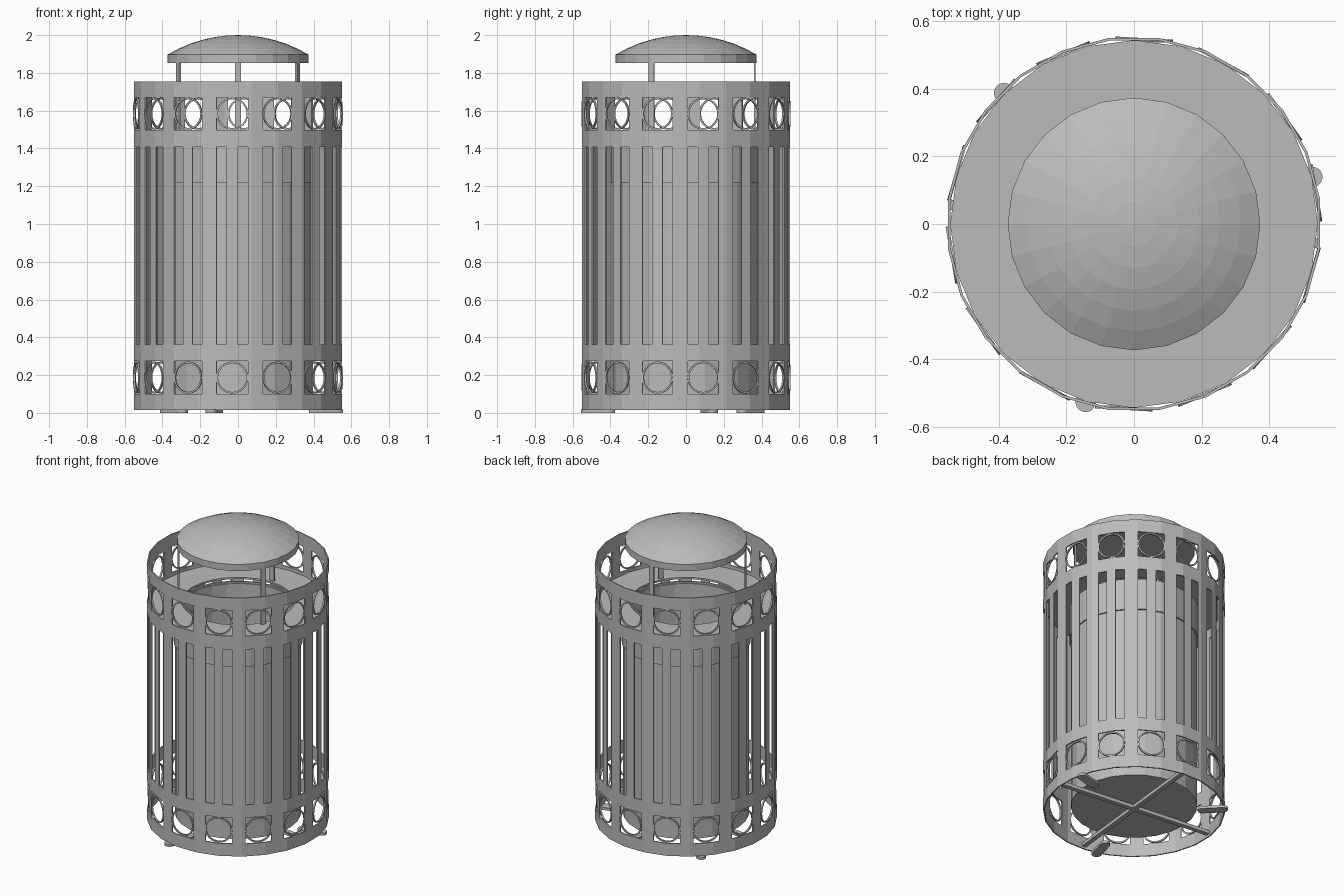
import bpy, bmesh, math
from mathutils import Matrix, Vector

old = bpy.data.objects.get("Cube")
if old:
    bpy.data.objects.remove(old, do_unlink=True)

SIDES = 24
WINDOWS = 14
PITCH = 360 / WINDOWS
START = -93.2          # angle of the first window
APOTHEM = 0.55         # flat-to-centre distance of the cage

grey = bpy.data.materials.new("painted grey metal")
grey.use_nodes = True
grey.diffuse_color = (0.5, 0.5, 0.5, 1)
grey.node_tree.nodes["Principled BSDF"].inputs["Base Color"].default_value = (0.5, 0.5, 0.5, 1)


def finish(name, bm):
    bmesh.ops.recalc_face_normals(bm, faces=bm.faces)
    mesh = bpy.data.meshes.new(name)
    bm.to_mesh(mesh)
    bm.free()
    mesh.materials.append(grey)
    ob = bpy.data.objects.new(name, mesh)
    bpy.context.collection.objects.link(ob)
    return ob


def lathe(name, profile, closed=False):
    """Spin an (r, z) profile around the z axis."""
    bm = bmesh.new()
    vs = [bm.verts.new((r, 0, z)) for r, z in profile]
    es = [bm.edges.new(p) for p in zip(vs, vs[1:])]
    if closed:
        es.append(bm.edges.new((vs[-1], vs[0])))
    bmesh.ops.spin(bm, geom=vs + es, axis=(0, 0, 1), cent=(0, 0, 0),
                   angle=math.tau, steps=SIDES, use_merge=True)
    bmesh.ops.remove_doubles(bm, verts=bm.verts, dist=1e-4)
    return finish(name, bm)


def bar(name, size, location, degrees):
    bm = bmesh.new()
    bmesh.ops.create_cube(bm, size=1)
    bmesh.ops.scale(bm, vec=size, verts=bm.verts)
    bmesh.ops.translate(bm, vec=location, verts=bm.verts)
    bmesh.ops.rotate(bm, matrix=Matrix.Rotation(math.radians(degrees), 3, 'Z'), verts=bm.verts)
    return finish(name, bm)


def wall_radius(deg):
    """Distance to the many-sided cage wall in a direction."""
    step = 360 / SIDES
    off = (deg + step / 2) % step - step / 2
    return APOTHEM / math.cos(math.radians(off))


# Cage: one wall with slots and square windows left open
HALF_WINDOW, HALF_SLAT = 8.6, 3.0
cuts = [(i + 0.5) * 360 / SIDES for i in range(SIDES)]
for k in range(WINDOWS):
    for d in (-HALF_WINDOW, -HALF_SLAT, HALF_SLAT, HALF_WINDOW):
        cuts.append((START + k * PITCH + d) % 360)
cuts.sort()
LEVELS = [0.016, 0.10, 0.275, 0.362, 1.407, 1.497, 1.67, 1.755]
WINDOW_ROWS, SLOT_ROW = (1, 5), 3

bm = bmesh.new()
grid = []
for a in cuts:
    r, t = wall_radius(a), math.radians(a)
    grid.append([bm.verts.new((r * math.cos(t), r * math.sin(t), z)) for z in LEVELS])
for i, a in enumerate(cuts):
    j = (i + 1) % len(cuts)
    mid = a + ((cuts[j] - a) % 360) / 2
    off = abs((mid - START + PITCH / 2) % PITCH - PITCH / 2)
    for row in range(len(LEVELS) - 1):
        if row in WINDOW_ROWS and off < HALF_WINDOW:
            continue
        if row == SLOT_ROW and HALF_SLAT < off < HALF_WINDOW:
            continue
        bm.faces.new((grid[i][row], grid[j][row], grid[j][row + 1], grid[i][row + 1]))
bmesh.ops.delete(bm, geom=[v for v in bm.verts if not v.link_faces], context='VERTS')
cage = finish("slatted_cage", bm)
if cage.data.polygons[0].normal.dot(cage.data.polygons[0].center) < 0:
    cage.data.flip_normals()
shell = cage.modifiers.new("thickness", 'SOLIDIFY')
shell.thickness = 0.008
shell.offset = -1

# Decorative rings, one in every window
OUTER, INNER, DEPTH, RING_SEGMENTS = 0.085, 0.076, 0.01, 24
for label, height in (("lower", 0.187), ("upper", 1.584)):
    bm = bmesh.new()
    for k in range(WINDOWS):
        a = math.radians(START + k * PITCH)
        loops = []
        for s in range(RING_SEGMENTS):
            t = math.tau * s / RING_SEGMENTS
            loop = []
            for r, d in ((OUTER, 0), (OUTER, -DEPTH), (INNER, -DEPTH), (INNER, 0)):
                p = Vector((APOTHEM + d, r * math.cos(t), height + r * math.sin(t)))
                loop.append(bm.verts.new(Matrix.Rotation(a, 3, 'Z') @ p))
            loops.append(loop)
        for s in range(RING_SEGMENTS):
            p, q = loops[s], loops[(s + 1) % RING_SEGMENTS]
            for c in range(4):
                e = (c + 1) % 4
                bm.faces.new((p[c], q[c], q[e], p[e]))
    finish(label + "_window_rings", bm)

# Inner bin, its collar and the flat deck with the opening
lathe("bin_liner", [(0, 0.055), (0.385, 0.055), (0.385, 1.42), (0.378, 1.42),
                    (0.378, 0.065), (0, 0.065)])
lathe("liner_collar", [(0.387, 1.217), (0.396, 1.217), (0.396, 1.43), (0.387, 1.43)], True)
lathe("deck_ring", [(0.345, 1.465), (0.543, 1.465), (0.543, 1.477), (0.345, 1.477)], True)

# Dome cap: spherical top, short upright rim, flat underside
CAP_R, RIM_Z, TOP_Z = 0.373, 1.897, 2.0
rise = TOP_Z - RIM_Z
ball = (CAP_R ** 2 + rise ** 2) / (2 * rise)
sweep = math.asin(CAP_R / ball)
dome = [(0, 1.853), (CAP_R, 1.853)]
for i in range(6, -1, -1):
    t = sweep * i / 6
    dome.append((ball * math.sin(t), TOP_Z - ball + ball * math.cos(t)))
lathe("dome_cap", dome)

# Flat posts that carry the dome
for name, angle in (("back", 90), ("left", -30), ("right", 210)):
    bar(name + "_dome_post", (0.01, 0.032, 0.39), (0.364, 0, 1.665), angle)

# Crossed bars under the bin
for name, angle in (("first", -6), ("second", 84)):
    bar(name + "_cross_bar", (1.09, 0.03, 0.022), (0, 0, 0.042), angle)

# Rounded foot tabs
for n, angle in enumerate((14.8, 134.8, 254.8)):
    bm = bmesh.new()
    rim = []
    for centre, begin in ((0.545, -90), (0.42, 90)):
        for s in range(9):
            t = math.radians(begin + s * 22.5)
            rim.append(bm.verts.new((centre + 0.03 * math.cos(t), 0.03 * math.sin(t), 0)))
    base = bm.faces.new(rim)
    ext = bmesh.ops.extrude_face_region(bm, geom=[base], use_keep_orig=True)
    top = [g for g in ext["geom"] if isinstance(g, bmesh.types.BMVert)]
    bmesh.ops.translate(bm, vec=(0, 0, 0.017), verts=top)
    bmesh.ops.rotate(bm, matrix=Matrix.Rotation(math.radians(angle), 3, 'Z'), verts=bm.verts)
    finish("foot_tab_%d" % (n + 1), bm)
